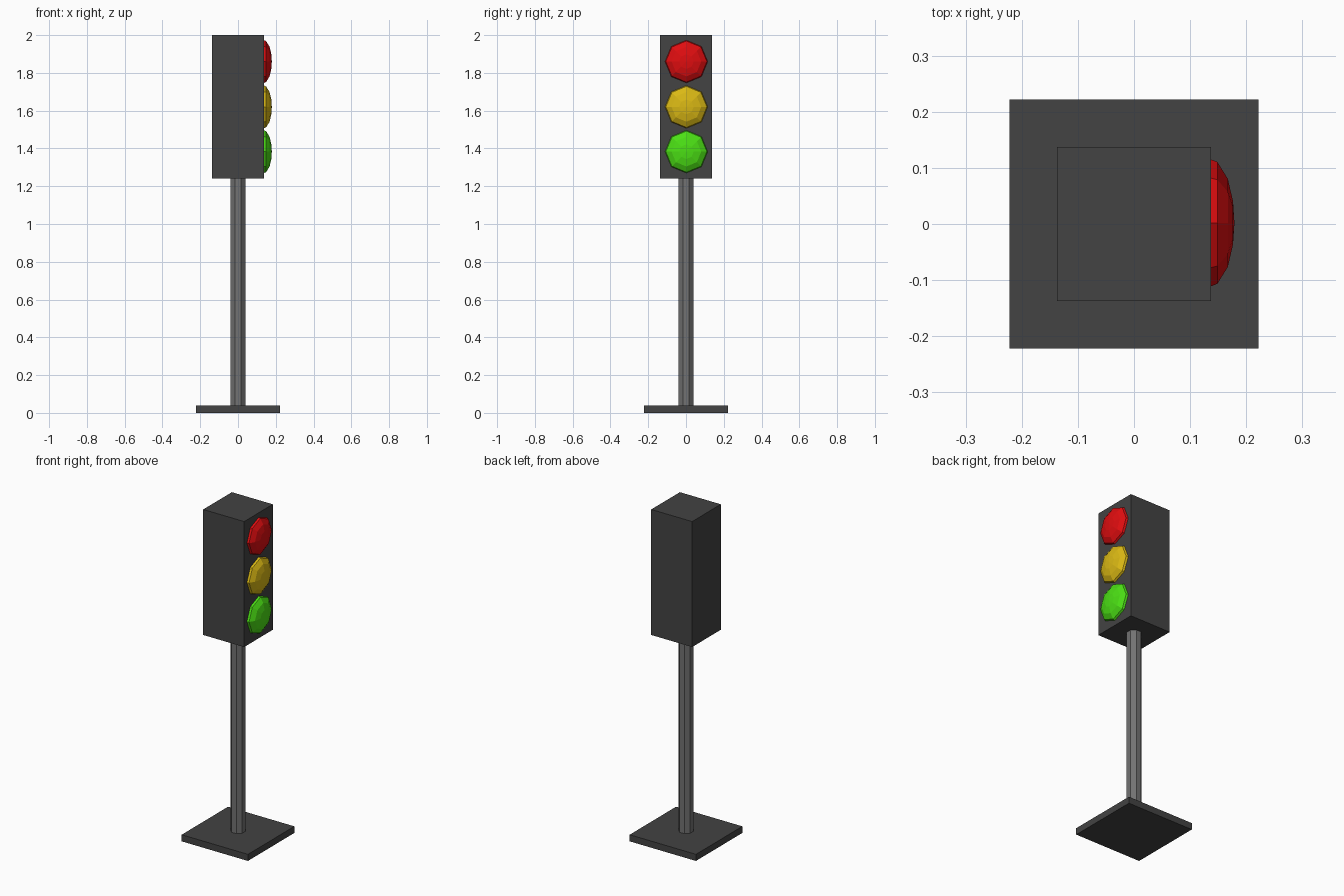
import bpy, bmesh, math
from mathutils import Matrix

if "Cube" in bpy.data.objects:
    bpy.data.objects.remove(bpy.data.objects["Cube"])


def material(name, rgb):
    m = bpy.data.materials.new(name)
    m.diffuse_color = (*rgb, 1)
    m.use_nodes = True
    m.node_tree.nodes["Principled BSDF"].inputs["Base Color"].default_value = m.diffuse_color
    return m


housing = material("dark grey", (0.056, 0.056, 0.056))
steel = material("mid grey", (0.17, 0.17, 0.17))
red = material("red", (0.74, 0.004, 0.005))
yellow = material("yellow", (0.70, 0.48, 0.007))
green = material("green", (0.07, 0.74, 0.007))


def finish(name, bm, mat):
    bmesh.ops.recalc_face_normals(bm, faces=bm.faces[:])
    me = bpy.data.meshes.new(name)
    bm.to_mesh(me)
    bm.free()
    me.materials.append(mat)
    ob = bpy.data.objects.new(name, me)
    bpy.context.collection.objects.link(ob)
    return ob


def box(name, half, z0, z1, mat):
    bm = bmesh.new()
    bmesh.ops.create_cube(bm, size=1, matrix=Matrix.Translation((0, 0, (z0 + z1) / 2))
                          @ Matrix.Diagonal((2 * half, 2 * half, z1 - z0, 1)))
    finish(name, bm, mat)


def lens(name, z, mat, sides=8, radius=0.113, depth=0.042, x0=0.137):
    # faceted shallow dome facing +x, with its rim sunk into the housing
    bm = bmesh.new()
    rings = []
    for deg in (-15, 0, 16, 46, 70):
        a = math.radians(deg)
        r, x = radius * math.cos(a), x0 + depth * math.sin(a)
        rings.append([bm.verts.new((x, 0.002 + r * math.cos(t), z + r * math.sin(t)))
                      for t in (2 * math.pi * i / sides for i in range(sides))])
    for a, b in zip(rings, rings[1:]):
        for i in range(sides):
            j = (i + 1) % sides
            bm.faces.new((a[i], a[j], b[j], b[i]))
    tip = bm.verts.new((x0 + depth, 0.002, z))
    for i in range(sides):
        bm.faces.new((rings[-1][i], rings[-1][(i + 1) % sides], tip))
    bm.faces.new(rings[0][::-1])
    finish(name, bm, mat)


# base plate and signal housing
box("base_plate", 0.222, 0.0, 0.04, housing)
box("signal_housing", 0.137, 1.24, 2.0, housing)

# octagonal pole, flat sides facing the axes
bm = bmesh.new()
bmesh.ops.create_cone(bm, cap_ends=True, segments=8, radius1=0.042, radius2=0.042, depth=1.24,
                      matrix=Matrix.Translation((0, 0, 0.64))
                      @ Matrix.Rotation(math.pi / 8, 4, 'Z'))
finish("pole", bm, steel)

# three lamps
for name, z, mat in (("red_lamp", 1.86, red), ("yellow_lamp", 1.62, yellow), ("green_lamp", 1.383, green)):
    lens(name, z, mat)
